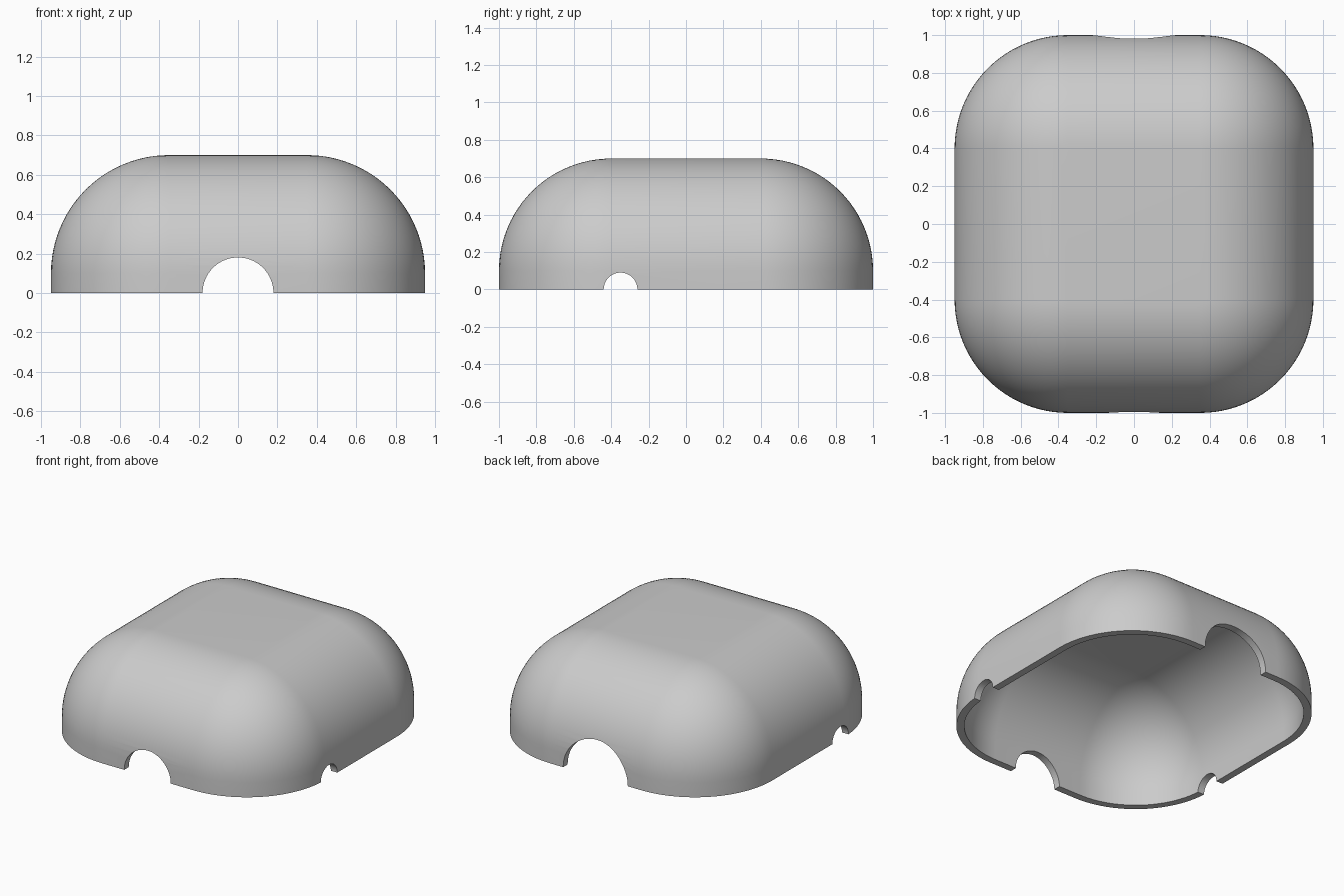
import bpy
import bmesh
from math import sin, cos, pi
from mathutils import Matrix

if "Cube" in bpy.data.objects:
    bpy.data.objects.remove(bpy.data.objects["Cube"], do_unlink=True)

CORE_X, CORE_Y, SPRING_Z = 0.35, 0.40, 0.10   # flat core and height where rounding begins
OUTER, WALL = 0.60, 0.05                      # rounding radius and wall thickness
SEGS = 24                                     # segments per quarter turn


def ring(bm, radius, z):
    """Rounded rectangle loop around the core."""
    verts = []
    for q, (sx, sy) in enumerate(((1, 1), (-1, 1), (-1, -1), (1, -1))):
        for i in range(SEGS + 1):
            a = (q + i / SEGS) * pi / 2
            verts.append(bm.verts.new((sx * CORE_X + radius * cos(a),
                                       sy * CORE_Y + radius * sin(a), z)))
    return verts


def bridge(bm, a, b):
    for i in range(len(a)):
        j = (i + 1) % len(a)
        bm.faces.new((a[i], a[j], b[j], b[i]))


def dome(bm, radius):
    """Upright skirt, quarter-round shoulder and flat top; returns the bottom loop."""
    bottom = ring(bm, radius, 0)
    last = bottom
    for i in range(SEGS):
        t = i / SEGS * pi / 2
        loop = ring(bm, radius * cos(t), SPRING_Z + radius * sin(t))
        bridge(bm, last, loop)
        last = loop
    # the rounding closes onto the four corners of the flat top
    top = [bm.verts.new((sx * CORE_X, sy * CORE_Y, SPRING_Z + radius))
           for sx, sy in ((1, 1), (-1, 1), (-1, -1), (1, -1))]
    bm.faces.new(top)
    n = SEGS + 1
    for q in range(4):
        for i in range(SEGS):
            bm.faces.new((last[q * n + i], last[q * n + i + 1], top[q]))
        nxt = (q + 1) % 4
        bm.faces.new((last[q * n + SEGS], last[nxt * n], top[nxt], top[q]))
    return bottom


# Hollow cover
mesh = bpy.data.meshes.new("cover")
bm = bmesh.new()
bridge(bm, dome(bm, OUTER), dome(bm, OUTER - WALL))
bmesh.ops.recalc_face_normals(bm, faces=bm.faces[:])
bm.to_mesh(mesh)
bm.free()
cover = bpy.data.objects.new("cover", mesh)
bpy.context.collection.objects.link(cover)

grey = bpy.data.materials.new("plain grey")
grey.use_nodes = True
colour = (0.6, 0.6, 0.6, 1)
grey.diffuse_color = colour
grey.node_tree.nodes["Principled BSDF"].inputs["Base Color"].default_value = colour
mesh.materials.append(grey)


# Round-topped openings in the bottom edge
def cut_opening(name, radius, location, axis):
    m = bpy.data.meshes.new(name)
    b = bmesh.new()
    bmesh.ops.create_cone(b, cap_ends=True, segments=64, radius1=radius, radius2=radius,
                          depth=0.6, matrix=Matrix.Translation(location)
                          @ Matrix.Rotation(pi / 2, 4, axis))
    b.to_mesh(m)
    b.free()
    m.materials.append(grey)
    cutter = bpy.data.objects.new(name, m)
    cutter.hide_render = True
    bpy.context.collection.objects.link(cutter)
    mod = cover.modifiers.new(name, "BOOLEAN")
    mod.operation = "DIFFERENCE"
    mod.solver = "EXACT"
    mod.object = cutter
    bpy.ops.object.modifier_apply(modifier=mod.name)
    bpy.data.objects.remove(cutter, do_unlink=True)


bpy.ops.object.select_all(action="DESELECT")
cover.select_set(True)
bpy.context.view_layer.objects.active = cover
cut_opening("front_opening", 0.18, (0, -1, 0), "X")
cut_opening("back_opening", 0.25, (0, 1, 0), "X")
for side in (-1, 1):
    cut_opening("side_notch", 0.09, (side * 0.95, -0.35, 0), "Y")

bpy.ops.object.shade_smooth_by_angle(angle=pi / 6)
